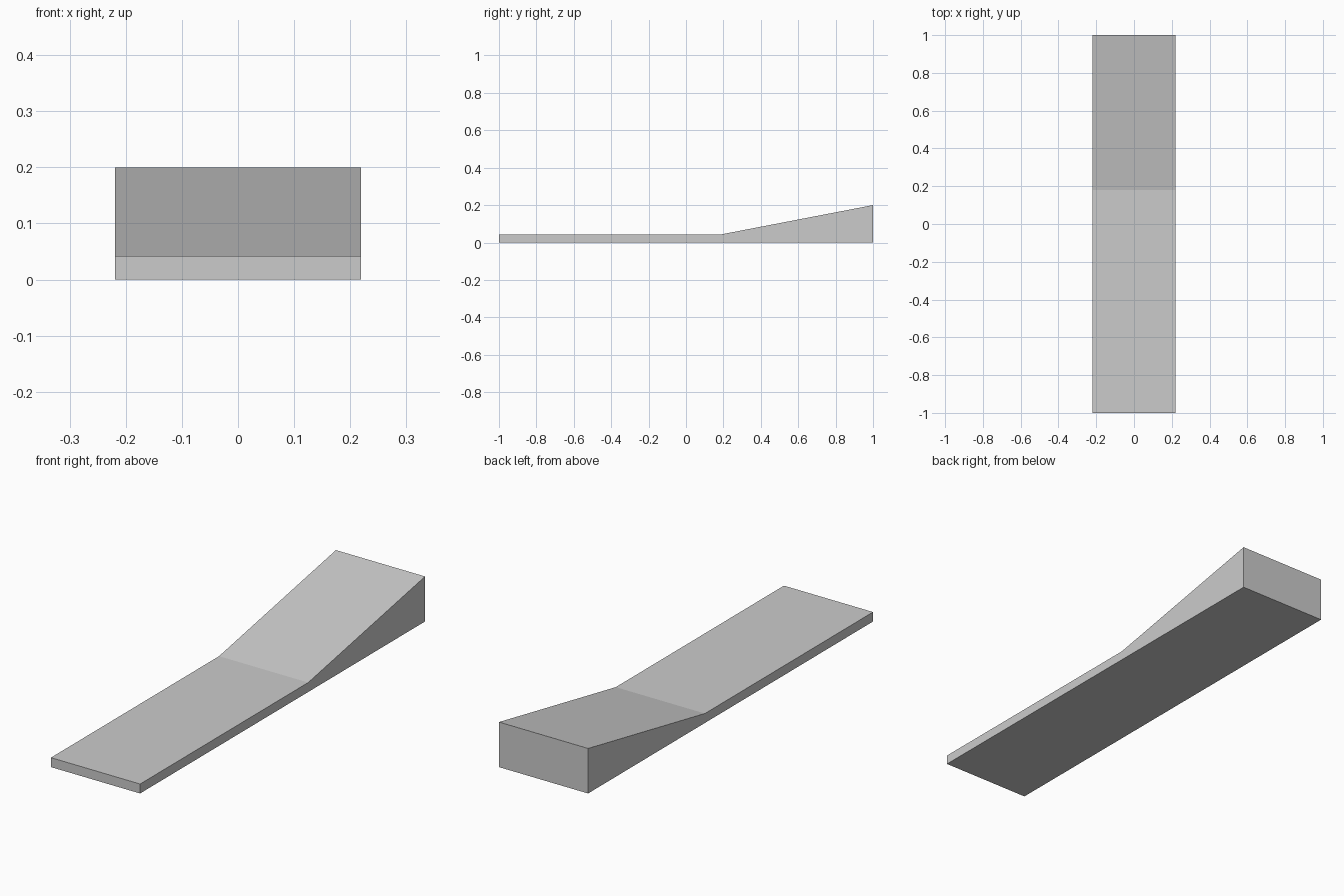
import bpy
import bmesh
from mathutils import Vector

cube = bpy.data.objects.get("Cube")
if cube:
    bpy.data.objects.remove(cube, do_unlink=True)

# Single flat colour
grey = bpy.data.materials.new("light_grey")
grey.use_nodes = True
colour = (0.6, 0.6, 0.6, 1)
grey.diffuse_color = colour
grey.node_tree.nodes["Principled BSDF"].inputs["Base Color"].default_value = colour

# Side profile (y, z): thin flat slab that rises into a wedge at the back
half_width = 0.219
profile = [(-1, 0), (1, 0), (1, 0.2), (0.18, 0.042), (-1, 0.042)]

# Extrude the profile across the width
bm = bmesh.new()
side = bm.faces.new([bm.verts.new((-half_width, y, z)) for y, z in profile])
extruded = bmesh.ops.extrude_face_region(bm, geom=[side])["geom"]
verts = [v for v in extruded if isinstance(v, bmesh.types.BMVert)]
bmesh.ops.translate(bm, verts=verts, vec=Vector((2 * half_width, 0, 0)))
bmesh.ops.recalc_face_normals(bm, faces=bm.faces)

mesh = bpy.data.meshes.new("ramp")
bm.to_mesh(mesh)
bm.free()
mesh.materials.append(grey)
ramp = bpy.data.objects.new("ramp", mesh)
bpy.context.collection.objects.link(ramp)
